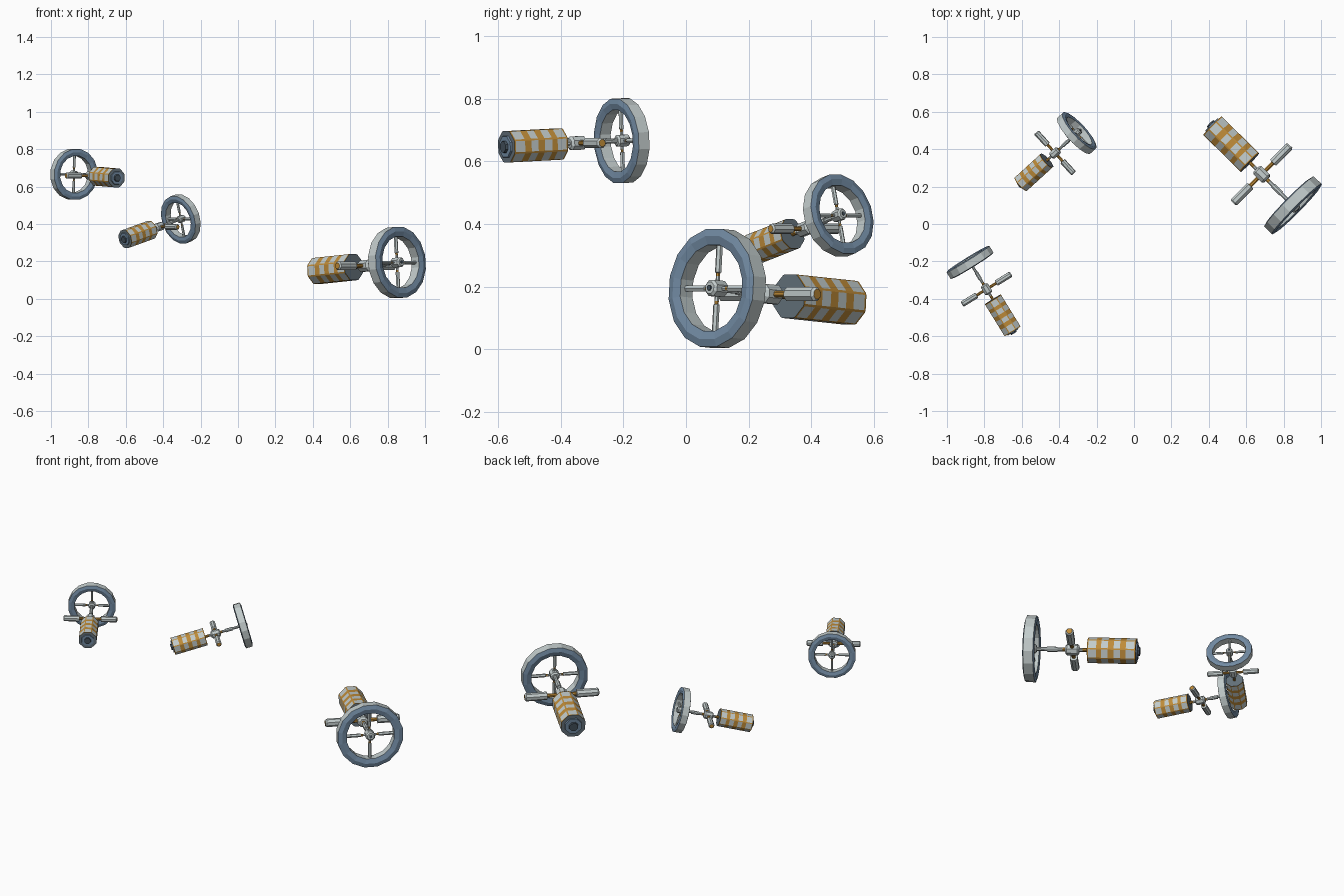
import bpy, bmesh, math
from mathutils import Matrix, Vector

if "Cube" in bpy.data.objects:
    bpy.data.objects.remove(bpy.data.objects["Cube"])


def material(name, rgb):
    m = bpy.data.materials.new(name)
    m.diffuse_color = (*rgb, 1)
    m.use_nodes = True
    m.node_tree.nodes["Principled BSDF"].inputs["Base Color"].default_value = m.diffuse_color
    return m


MATS = [material("pale grey", (0.54, 0.60, 0.60)),
        material("steel blue", (0.17, 0.26, 0.37)),
        material("orange", (0.52, 0.26, 0.04)),
        material("dark slate", (0.06, 0.085, 0.11)),
        material("slate grey", (0.13, 0.17, 0.20))]
GREY, BLUE, ORANGE, DARK, SLATE = range(5)

TO_Z = Matrix.Rotation(-math.pi / 2, 4, 'Y')


def even(sides):
    return [2 * math.pi * (i + 0.5) / sides for i in range(sides)]


def lathe(bm, profile, angles, colour, closed=False, m=Matrix()):
    """Revolve (position, radius) points about local x; colour(segment, side) picks the material."""
    rings = [[bm.verts.new(m @ Vector((a, r * math.cos(t), r * math.sin(t)))) for t in angles]
             for a, r in profile]
    n, k = len(angles), len(rings)
    for i in range(k if closed else k - 1):
        p, q = rings[i], rings[(i + 1) % k]
        for j in range(n):
            f = bm.faces.new((p[j], p[(j + 1) % n], q[(j + 1) % n], q[j]))
            f.material_index = colour(i, j)
    if not closed:
        bm.faces.new(rings[0]).material_index = colour(-1, 0)
        bm.faces.new(rings[-1]).material_index = colour(k - 1, 0)


def finish(bm, name, world):
    bmesh.ops.recalc_face_normals(bm, faces=bm.faces)
    me = bpy.data.meshes.new(name)
    bm.to_mesh(me)
    bm.free()
    for m in MATS:
        me.materials.append(m)
    ob = bpy.data.objects.new(name, me)
    ob.matrix_world = world
    bpy.context.collection.objects.link(ob)


def station(tag, pos, yaw, pitch, size):
    world = (Matrix.Translation(pos) @ Matrix.Rotation(math.radians(yaw), 4, 'Z')
             @ Matrix.Rotation(-math.radians(pitch), 4, 'Y') @ Matrix.Scale(size, 4))
    node = -0.236

    # habitat ring: pale rims, blue side faces
    bm = bmesh.new()
    ring = [(-0.028, 0.192), (0.028, 0.192), (0.035, 0.168), (0.028, 0.14),
            (-0.028, 0.14), (-0.035, 0.168)]
    lathe(bm, ring, even(16), lambda i, j: GREY if i in (0, 3) else BLUE, closed=True)
    finish(bm, tag + "_habitat_ring", world)

    # ring hub with a dark port in front
    bm = bmesh.new()
    hub = [(-0.03, 0.02), (-0.022, 0.028), (0.027, 0.028), (0.035, 0.02)]
    lathe(bm, hub, even(8), lambda i, j: GREY)
    lathe(bm, [(0.034, 0.009), (0.039, 0.009)], even(8), lambda i, j: DARK)
    finish(bm, tag + "_ring_hub", world)

    # four spokes, slim at the hub and thicker outside
    bm = bmesh.new()
    spoke = [(0.02, 0.007), (0.04, 0.007), (0.05, 0.007), (0.052, 0.0105), (0.145, 0.0105)]
    for q in range(4):
        turn = Matrix.Rotation(q * math.pi / 2, 4, 'X') @ TO_Z
        lathe(bm, spoke, even(6), lambda i, j: ORANGE if i == 1 else GREY, m=turn)
    finish(bm, tag + "_ring_spokes", world)

    # spine rod from ring to module, with orange collars beside the node
    bm = bmesh.new()
    lathe(bm, [(-0.33, 0.011), (-0.295, 0.011), (-0.195, 0.011), (-0.18, 0.011), (-0.02, 0.011)],
          even(8), lambda i, j: ORANGE if i in (0, 2) else GREY)
    lathe(bm, [(-0.15, 0.015), (-0.09, 0.015)], even(8), lambda i, j: GREY)
    finish(bm, tag + "_spine_rod", world)

    # docking node
    bm = bmesh.new()
    lathe(bm, [(node - 0.04, 0.022), (node - 0.03, 0.033), (node + 0.03, 0.033),
               (node + 0.04, 0.022)], even(8), lambda i, j: GREY)
    finish(bm, tag + "_docking_node", world)

    # two side pods on slim orange necks, orange end caps
    bm = bmesh.new()
    pod = [(0.02, 0.011), (0.085, 0.011), (0.087, 0.024), (0.208, 0.024), (0.216, 0.017)]
    for side in (1, -1):
        m = Matrix.Translation((node, 0, 0)) @ Matrix.Rotation(side * math.pi / 2, 4, 'Z')
        lathe(bm, pod, even(8), lambda i, j: ORANGE if i in (0, 4) else GREY, m=m)
    finish(bm, tag + "_side_pods", world)

    # large module: pale panels, orange bands, corner strips and end rims, slate ends
    bm = bmesh.new()
    angles = [t + d for t in even(8) for d in (-0.055, 0.055)]
    near, far, r = -0.326, -0.606, 0.074
    stops = [0, 0.025, 0.19, 0.29, 0.43, 0.55, 0.68, 0.80, 0.975, 1]
    body = [(near + (far - near) * s, r) for s in stops]

    def paint(i, j):
        if i < 0 or i >= len(stops) - 1:
            return SLATE
        return ORANGE if i % 2 == 0 or j % 2 == 0 else GREY
    lathe(bm, body, angles, paint)
    finish(bm, tag + "_striped_module", world)

    # end port of the module: blue flange around a dark core
    bm = bmesh.new()
    lathe(bm, [(-0.60, 0.054), (-0.614, 0.050)], even(8), lambda i, j: BLUE)
    lathe(bm, [(-0.61, 0.030), (-0.625, 0.026)], even(8), lambda i, j: DARK)
    finish(bm, tag + "_end_port", world)


station("large", (0.85, 0.10, 0.194), -44.7, 4.3, 1.0)
station("left", (-0.877, -0.205, 0.666), 121.7, 2.6, 0.715)
station("rear", (-0.306, 0.486, 0.427), 42.4, 15.0, 0.69)
